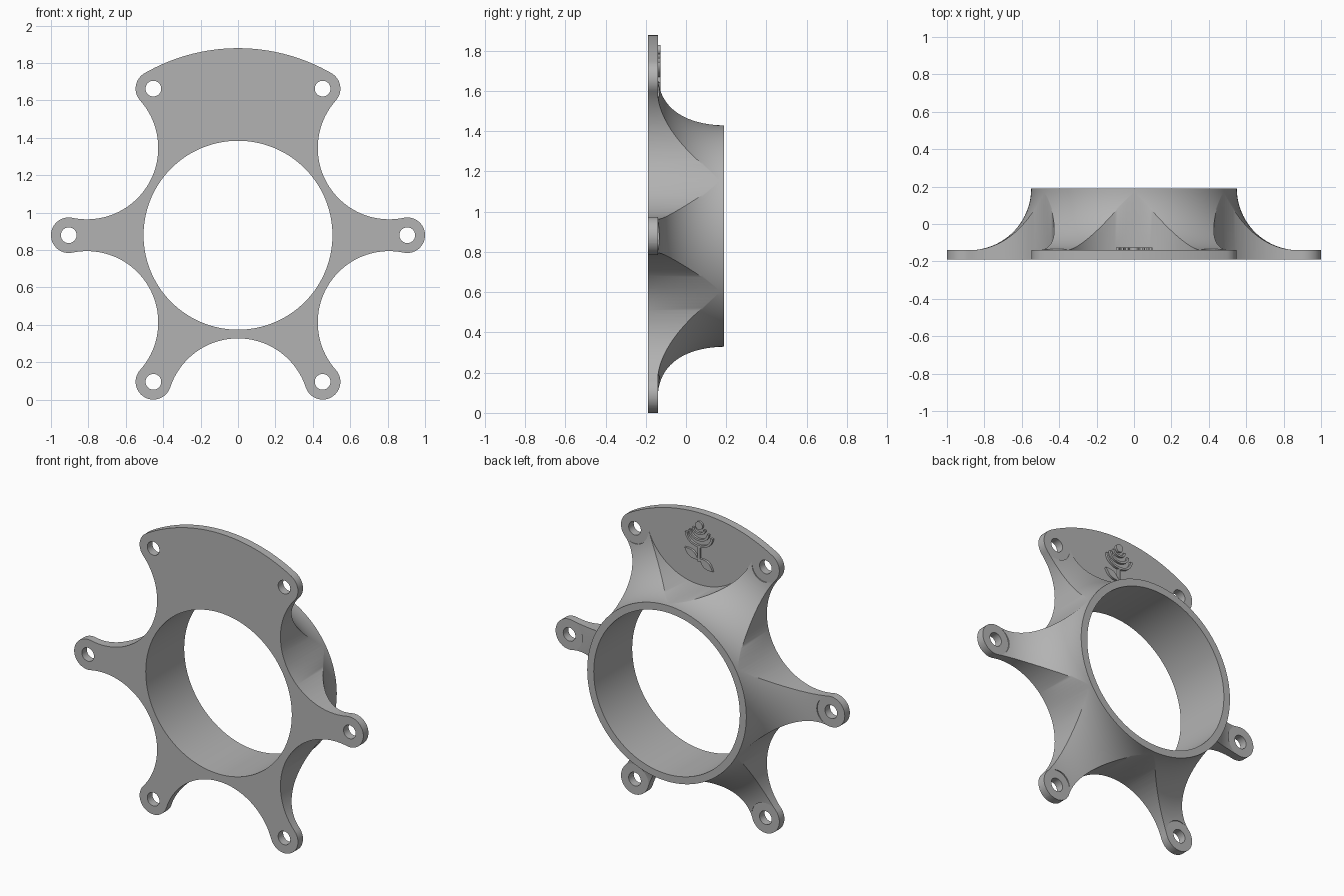
import bpy, bmesh
from math import sin, cos, pi, radians, hypot, atan2
from mathutils import Vector

if "Cube" in bpy.data.objects:
    bpy.data.objects.remove(bpy.data.objects["Cube"], do_unlink=True)

CZ = 0.879                                # height of the ring axis
FRONT, FLANGE, BACK = -0.19, -0.14, 0.19  # depth planes
BORE, TUBE, FOOT = 0.505, 0.55, 0.88      # radii of the flared tube
ARM, TIP, HOLE = 0.905, 0.095, 0.042      # bolt circle, arm end, bolt hole
NOTCH = 0.933                             # distance of the scallop centres
ARMS = [radians(60 * i) for i in range(6)]

gray = bpy.data.materials.new("plain gray")
gray.use_nodes = True
gray.diffuse_color = (0.45, 0.45, 0.45, 1)
gray.node_tree.nodes["Principled BSDF"].inputs["Base Color"].default_value = (0.45, 0.45, 0.45, 1)


def finish(name, bm):
    bmesh.ops.recalc_face_normals(bm, faces=bm.faces)
    mesh = bpy.data.meshes.new(name)
    bm.to_mesh(mesh)
    bm.free()
    mesh.materials.append(gray)
    ob = bpy.data.objects.new(name, mesh)
    bpy.context.collection.objects.link(ob)
    return ob


def arc(cx, cz, r, a0, a1, n, rz=None):
    rz = rz or r
    steps = [a0 + (a1 - a0) * i / n for i in range(n + 1)]
    return [(cx + r * cos(a), cz + rz * sin(a)) for a in steps]


def prism(name, pts, y0, y1):
    """Extrude an x-z outline in depth."""
    bm = bmesh.new()
    face = bm.faces.new([bm.verts.new((x, y0, z)) for x, z in pts])
    new = bmesh.ops.extrude_face_region(bm, geom=[face])["geom"]
    verts = [g for g in new if isinstance(g, bmesh.types.BMVert)]
    bmesh.ops.translate(bm, verts=verts, vec=(0, y1 - y0, 0))
    return finish(name, bm)


def revolve(name, profile, n=180):
    """Spin a closed (radius, y) profile around the ring axis."""
    bm = bmesh.new()
    rings = [[bm.verts.new((r * cos(2 * pi * i / n), y, CZ + r * sin(2 * pi * i / n)))
              for r, y in profile] for i in range(n)]
    for i in range(n):
        a, b = rings[i], rings[(i + 1) % n]
        for j in range(len(profile)):
            k = (j + 1) % len(profile)
            bm.faces.new((a[j], a[k], b[k], b[j]))
    return finish(name, bm)


def boolean(ob, tool, operation):
    mod = ob.modifiers.new(operation, "BOOLEAN")
    mod.operation, mod.object, mod.solver = operation, tool, "EXACT"
    bpy.context.view_layer.objects.active = ob
    bpy.ops.object.modifier_apply(modifier=mod.name)
    bpy.data.objects.remove(tool, do_unlink=True)


def smooth(ob):
    bpy.ops.object.select_all(action="DESELECT")
    ob.select_set(True)
    bpy.context.view_layer.objects.active = ob
    bpy.ops.object.shade_smooth_by_angle(angle=radians(30))


# Flared tube with a flat flange
flare = arc(FOOT, BACK, FOOT - TUBE, -pi / 2, -pi, 28)
bracket = revolve("mounting_bracket",
                  [(BORE, FRONT), (1.05, FRONT), (1.05, FLANGE)] + flare + [(BORE, BACK)])

# Six-armed outline: rounded arm ends tangent to round scallops
nx, nz = NOTCH * cos(pi / 6), NOTCH * sin(pi / 6)
touch = atan2(nz, nx - ARM)               # direction from arm end to scallop centre
radius = hypot(nx - ARM, nz) - TIP
star = []
for a in ARMS:
    tip = (ARM * cos(a), CZ + ARM * sin(a))
    star += arc(*tip, TIP, a - touch, a + touch, 28)
    mid = a + pi / 6
    start = a + touch + pi
    end = 2 * mid + 2 * pi - start        # mirrored about the scallop axis
    while end > start:
        end -= 2 * pi
    star += arc(NOTCH * cos(mid), CZ + NOTCH * sin(mid), radius, start, end, 56)[1:-1]
boolean(bracket, prism("star_cutter", star, FRONT - 0.05, BACK + 0.05), "INTERSECT")

# Flat plate that fills the upper scallop
sector = arc(0, CZ, ARM + TIP, pi / 3, 2 * pi / 3, 48) + arc(0, CZ, 0.53, 2 * pi / 3, pi / 3, 24)
boolean(bracket, prism("top_plate", sector, FRONT, FLANGE), "UNION")

# Bolt holes and flat bolt seats
for a in ARMS:
    x, z = ARM * cos(a), CZ + ARM * sin(a)
    seat = arc(x, z, TIP - 0.001, 0, 2 * pi, 48)[:-1]
    boolean(bracket, prism("seat_cutter", seat, FLANGE, FLANGE + 0.1), "DIFFERENCE")
    hole = arc(x, z, HOLE, 0, 2 * pi, 40)[:-1]
    boolean(bracket, prism("hole_cutter", hole, FRONT - 0.05, FLANGE + 0.05), "DIFFERENCE")
smooth(bracket)


# Raised flower ornament on the back of the plate
def relief(name, pts):
    smooth(prism(name, pts, FLANGE - 0.005, FLANGE + 0.014))


def leaf(name, base, tip, width):
    b, t = Vector(base), Vector(tip)
    side = Vector((b.y - t.y, t.x - b.x)).normalized() * width
    rim = [b.lerp(t, i / 10) + side * sin(pi * i / 10) for i in range(11)]
    rim += [b.lerp(t, i / 10) - side * sin(pi * i / 10) for i in range(9, 0, -1)]
    relief(name, [tuple(p) for p in rim])


for i, (w, z) in enumerate([(0.095, 1.745), (0.07, 1.765), (0.045, 1.785)]):
    outer = arc(0, z, w, pi, 2 * pi, 20, w * 0.8)
    inner = arc(0, z, w - 0.014, 2 * pi, pi, 20, w * 0.8 - 0.013)
    relief(f"petal_{i + 1}", outer + inner)
relief("flower_bud", arc(0, 1.805, 0.025, 0, 2 * pi, 24)[:-1])
relief("flower_stem", [(-0.007, 1.58), (0.007, 1.58), (0.007, 1.672), (-0.007, 1.672)])
leaf("leaf_left", (0.004, 1.59), (0.1, 1.645), 0.022)
leaf("leaf_right", (-0.004, 1.6), (-0.095, 1.54), 0.024)
